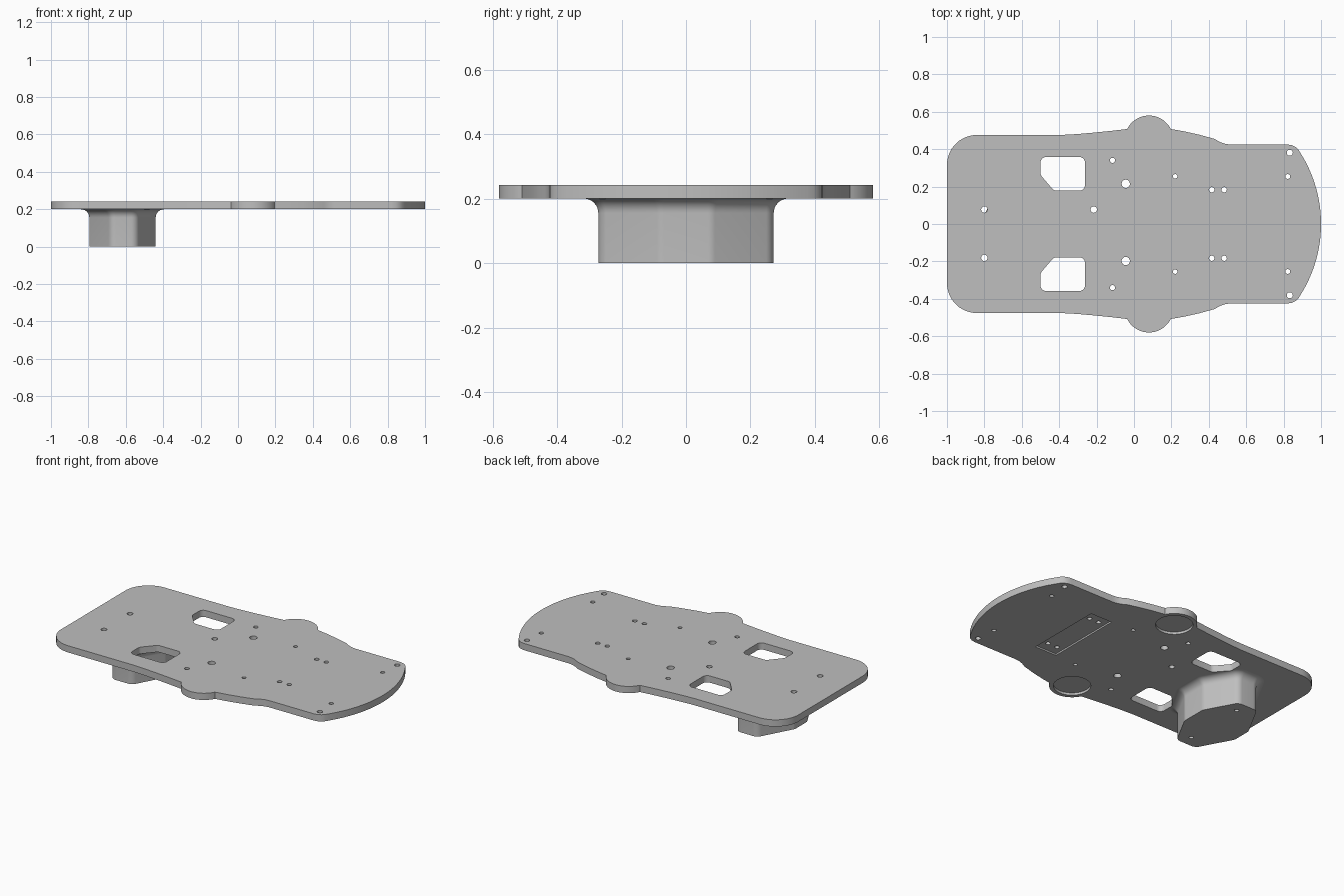
import bpy, bmesh, math
from mathutils import Vector

if "Cube" in bpy.data.objects:
    bpy.data.objects.remove(bpy.data.objects["Cube"])

grey = bpy.data.materials.new("plain_grey")
grey.diffuse_color = (0.52, 0.52, 0.52, 1)
grey.use_nodes = True
grey.node_tree.nodes["Principled BSDF"].inputs["Base Color"].default_value = grey.diffuse_color

Z0, Z1 = 0.20, 0.242          # underside and top of the plate


def arc(cx, cy, r, a0, a1, n):
    return [(cx + r * math.cos(math.radians(a0 + (a1 - a0) * i / n)),
             cy + r * math.sin(math.radians(a0 + (a1 - a0) * i / n))) for i in range(n + 1)]


def circle(cx, cy, r, n=28):
    return arc(cx, cy, r, 0, 360, n)[:-1]


def rounded(points, r, n=6):
    """Polygon with every corner replaced by a tangent arc."""
    out, pts = [], [Vector(p) for p in points]
    for i, p in enumerate(pts):
        a = (pts[i - 1] - p).normalized()
        b = (pts[(i + 1) % len(pts)] - p).normalized()
        half = a.angle(b) / 2
        c = p + (a + b).normalized() * (r / math.sin(half))
        v0 = p + a * (r / math.tan(half)) - c
        v1 = p + b * (r / math.tan(half)) - c
        for k in range(n + 1):
            out.append(tuple(c + v0.lerp(v1, k / n).normalized() * r))
    return out


def grow(loop, d):
    """Offset a counter-clockwise loop outwards."""
    out = []
    for i, p in enumerate(loop):
        t = Vector(loop[(i + 1) % len(loop)]) - Vector(loop[i - 1])
        n = Vector((t.y, -t.x)).normalized()
        out.append((p[0] + n.x * d, p[1] + n.y * d))
    return out


def add_loft(bm, rings):
    """Closed solid through a stack of (loop, z) rings."""
    rows = [[bm.verts.new((x, y, z)) for x, y in loop] for loop, z in rings]
    for lo, hi in zip(rows, rows[1:]):
        for i in range(len(lo)):
            j = (i + 1) % len(lo)
            bm.faces.new((lo[i], lo[j], hi[j], hi[i]))
    bm.faces.new(rows[0][::-1])
    bm.faces.new(rows[-1])


def make(name, solids):
    bm = bmesh.new()
    for rings in solids:
        add_loft(bm, rings)
    bmesh.ops.recalc_face_normals(bm, faces=bm.faces)
    me = bpy.data.meshes.new(name)
    bm.to_mesh(me)
    bm.free()
    me.materials.append(grey)
    ob = bpy.data.objects.new(name, me)
    bpy.context.collection.objects.link(ob)
    return ob


def prism(loop, z0, z1):
    return [(loop, z0), (loop, z1)]


def cut(ob, cutter):
    bpy.context.view_layer.objects.active = ob
    m = ob.modifiers.new("cut", 'BOOLEAN')
    m.operation, m.solver, m.object = 'DIFFERENCE', 'EXACT', cutter
    bpy.ops.object.modifier_apply(modifier=m.name)


# plate outline: upper half from nose to tail, then mirrored
nose = math.degrees(math.asin(0.376 / 0.71))
half = arc(0.29, 0, 0.71, 0, nose, 20)
half += [(0.88, 0.396), (0.865, 0.411), (0.845, 0.421), (0.82, 0.425), (0.515, 0.425),
         (0.49, 0.428), (0.46, 0.438), (0.43, 0.455), (0.35, 0.477), (0.27, 0.495)]
half += arc(0.08, 0.45, 0.13, 26.5, 153.5, 24)
half += [(-0.12, 0.498), (-0.21, 0.489), (-0.30, 0.481), (-0.39, 0.476)]
half += arc(-0.84, 0.316, 0.16, 90, 176, 12)
outline = half + [(x, -y) for x, y in half[:0:-1]]
plate = make("base_plate", [prism(outline, Z0, Z1)])

# support post with a filleted neck under the plate
post_half = [(-0.44, 0.08), (-0.545, 0.272), (-0.68, 0.272), (-0.795, 0.06)]
section = rounded(post_half + [(x, -y) for x, y in post_half[::-1]], 0.045)
R = 0.045
rings = [(section, 0.0)]
for i in range(9):
    a = math.pi / 2 * i / 8
    rings.append((grow(section, R * (1 - math.cos(a))), Z0 - R + R * math.sin(a)))
post = make("support_post", [rings])

# through holes and windows
holes = [(-0.8, 0.077, 0.017), (-0.8, -0.181, 0.017), (-0.215, 0.077, 0.017),
         (-0.044, 0.215, 0.022), (-0.044, -0.198, 0.022)]
for x, y, r in [(-0.115, 0.34, 0.014), (0.22, 0.255, 0.012), (0.416, 0.183, 0.014),
                (0.482, 0.183, 0.014), (0.833, 0.381, 0.016), (0.822, 0.254, 0.013)]:
    holes += [(x, y, r), (x, -y, r)]
solids = [prism(circle(*h), 0.1, 0.3) for h in holes]
window = rounded([(-0.262, 0.178), (-0.262, 0.358), (-0.5, 0.358),
                  (-0.5, 0.262), (-0.428, 0.178)], 0.03)
for s in (1, -1):
    solids.append(prism([(x, s * y) for x, y in window], 0.1, 0.3))
through = make("through_cutter", solids)

# shallow recesses in the underside
solids = [prism(circle(0.08, s * 0.45, 0.106, 48), 0.15, Z0 + 0.015) for s in (1, -1)]
solids.append(prism([(0.372, -0.245), (0.522, -0.245), (0.522, 0.245), (0.372, 0.245)],
                    0.15, Z0 + 0.01))
recess = make("recess_cutter", solids)

# blind screw holes in the foot of the post
screws = make("screw_cutter", [prism(circle(-0.59, s * 0.2, 0.013), -0.05, 0.1) for s in (1, -1)])

for ob, cutter in ((plate, through), (plate, recess), (post, through), (post, screws)):
    cut(ob, cutter)
for cutter in (through, recess, screws):
    bpy.data.objects.remove(cutter)

for ob in (plate, post):
    bpy.ops.object.select_all(action='DESELECT')
    ob.select_set(True)
    bpy.context.view_layer.objects.active = ob
    bpy.ops.object.shade_smooth_by_angle(angle=math.radians(30))
